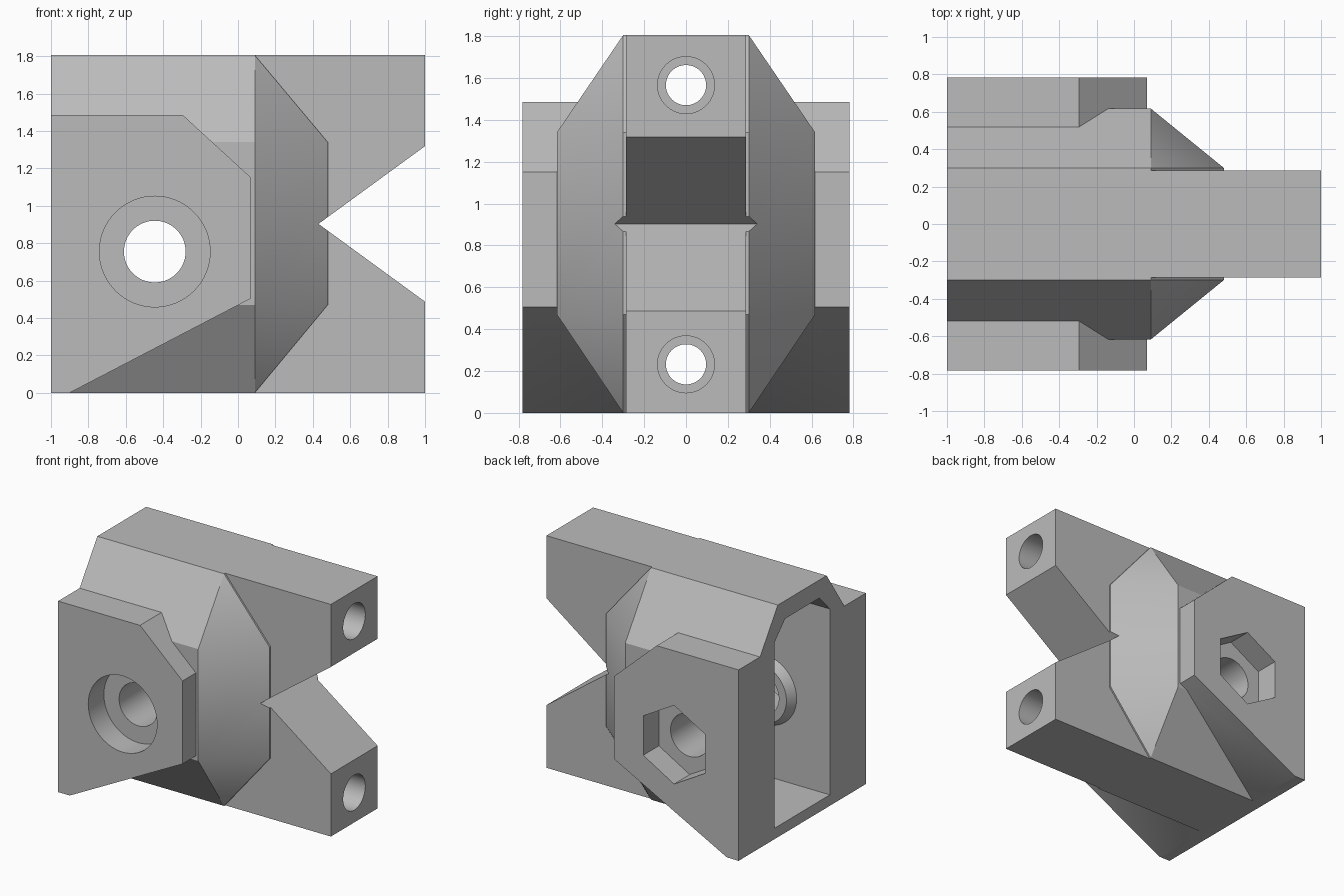
import bpy, bmesh, math
from mathutils import Matrix

cube = bpy.data.objects.get("Cube")
if cube:
    bpy.data.objects.remove(cube, do_unlink=True)

grey = bpy.data.materials.new("plain grey")
grey.use_nodes = True
grey.diffuse_color = (0.5, 0.5, 0.5, 1)
grey.node_tree.nodes["Principled BSDF"].inputs["Base Color"].default_value = (0.5, 0.5, 0.5, 1)


def make(name, bm):
    bmesh.ops.recalc_face_normals(bm, faces=bm.faces)
    mesh = bpy.data.meshes.new(name)
    bm.to_mesh(mesh)
    bm.free()
    mesh.materials.append(grey)
    obj = bpy.data.objects.new(name, mesh)
    bpy.context.collection.objects.link(obj)
    return obj


def prism(name, profile, axis, start, end):
    """Extrude a closed profile along x (profile in y,z) or y (profile in x,z)."""
    bm = bmesh.new()
    place = (lambda p, d: (d, *p)) if axis == "x" else (lambda p, d: (p[0], d, p[1]))
    face = bm.faces.new([bm.verts.new(place(p, start)) for p in profile])
    moved = bmesh.ops.extrude_face_region(bm, geom=[face])["geom"]
    shift = (end - start, 0, 0) if axis == "x" else (0, end - start, 0)
    bmesh.ops.translate(bm, vec=shift, verts=[v for v in moved if isinstance(v, bmesh.types.BMVert)])
    return make(name, bm)


def rod(name, axis, centre, radius, start, end, sides=64, tip=None):
    """Cylinder or cone along x or y; centre gives the other two coordinates."""
    bm = bmesh.new()
    bmesh.ops.create_cone(bm, cap_ends=True, segments=sides, radius1=radius,
                          radius2=radius if tip is None else tip, depth=abs(end - start))
    mid, sign = (start + end) / 2, math.copysign(1, end - start)
    if axis == "x":
        turn, spot = Matrix.Rotation(sign * math.pi / 2, 4, "Y"), (mid, *centre)
    else:
        turn, spot = Matrix.Rotation(-sign * math.pi / 2, 4, "X"), (centre[0], mid, centre[1])
    bmesh.ops.transform(bm, matrix=Matrix.Translation(spot) @ turn, verts=bm.verts)
    return make(name, bm)


def combine(target, other, operation):
    mod = target.modifiers.new(operation.lower(), "BOOLEAN")
    mod.operation, mod.solver, mod.object = operation, "EXACT", other
    bpy.context.view_layer.objects.active = target
    bpy.ops.object.modifier_apply(modifier=mod.name)
    bpy.data.objects.remove(other, do_unlink=True)


TOP = 1.805
PIVOT = (-0.445, 0.755)

# Housing with bevelled section and tapered wedge nose
bm = bmesh.new()
section = [(s * y, z) for s in (-1, 1) for y, z in ((0.3, 0), (0.617, 0.47), (0.617, 1.34), (0.3, TOP))]
for x in (-1, 0.09):
    for y, z in section:
        bm.verts.new((x, y, z))
for y in (-0.3, 0.3):
    for z in (0.47, 1.34):
        bm.verts.new((0.48, y, z))
bmesh.ops.convex_hull(bm, input=bm.verts)
bmesh.ops.dissolve_limit(bm, angle_limit=0.01, verts=bm.verts, edges=bm.edges)
bracket = make("tensioner_bracket", bm)

# Side flanges and the long tongue
flange = [(-1, 0), (-0.9, 0), (0.07, 0.505), (0.07, 1.15), (-0.295, 1.485), (-1, 1.485)]
combine(bracket, prism("flanges", flange, "y", -0.782, 0.782), "UNION")
tongue = [(-0.287, 0), (0.287, 0), (0.287, TOP), (-0.287, TOP)]
combine(bracket, prism("tongue", tongue, "x", -0.2, 1), "UNION")

# V notch splitting the tongue into two arms
notch = [(0.43, 0.903), (1.14, 0.385), (1.14, 1.421)]
combine(bracket, prism("notch_cutter", notch, "y", -1, 1), "DIFFERENCE")

# Pocket open at the end, with a chamfered roof
pocket = [(-0.34, 0.085), (0.34, 0.085), (0.34, 1.53), (0.21, 1.665), (-0.21, 1.665), (-0.34, 1.53)]
combine(bracket, prism("pocket_cutter", pocket, "x", -1.2, 0), "DIFFERENCE")

# Raised bosses on both pocket walls
for side in (-1, 1):
    combine(bracket, rod("boss", "y", PIVOT, 0.28, side * 0.36, side * 0.27, tip=0.23), "UNION")

# Pivot hole, round recess at the front, hexagonal recess at the back
combine(bracket, rod("pivot_cutter", "y", PIVOT, 0.165, -1, 1), "DIFFERENCE")
combine(bracket, rod("round_cutter", "y", PIVOT, 0.296, -1, -0.59), "DIFFERENCE")
hexagon = [(PIVOT[0] + 0.306 * math.sin(i * math.pi / 3), PIVOT[1] + 0.306 * math.cos(i * math.pi / 3))
           for i in range(6)]
combine(bracket, prism("hex_cutter", hexagon, "y", 0.59, 1), "DIFFERENCE")

# Stepped screw holes along both arms
for z in (0.232, 1.566):
    combine(bracket, rod("screw_cutter", "x", (0, z), 0.096, -0.1, 1.2), "DIFFERENCE")
    combine(bracket, rod("wide_screw_cutter", "x", (0, z), 0.136, 0.2, 1.2), "DIFFERENCE")

# Smooth shading with sharp corners kept
bpy.ops.object.select_all(action="DESELECT")
bracket.select_set(True)
bpy.context.view_layer.objects.active = bracket
bpy.ops.object.shade_smooth_by_angle(angle=math.radians(30))
